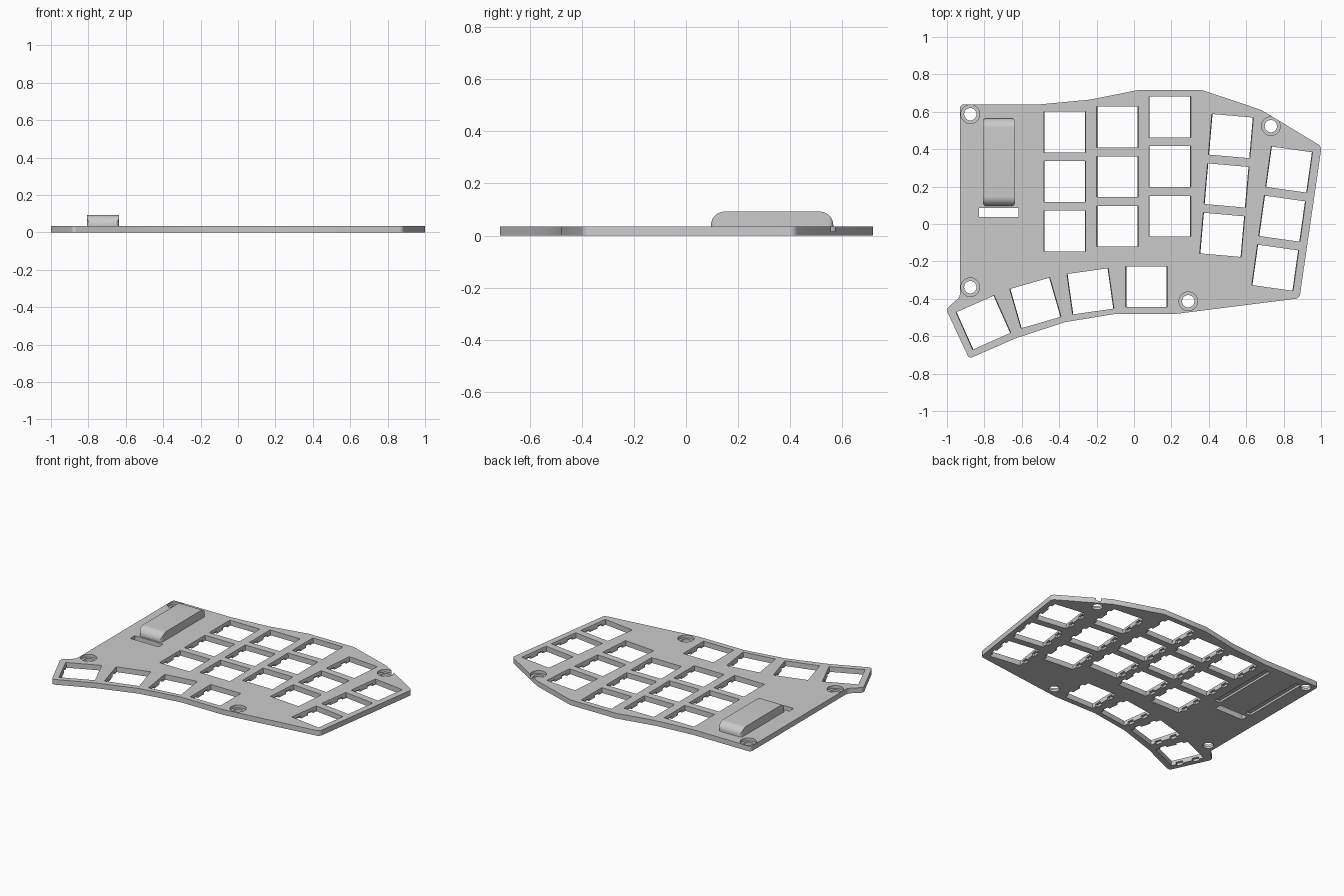
import bpy, bmesh, math
from mathutils import Matrix

cube = bpy.data.objects.get("Cube")
if cube:
    bpy.data.objects.remove(cube)

THICK = 0.035
grey = bpy.data.materials.new("matte_grey")
grey.use_nodes = True
grey.diffuse_color = (0.6, 0.6, 0.6, 1)
bsdf = next(n for n in grey.node_tree.nodes if n.type == 'BSDF_PRINCIPLED')
bsdf.inputs["Base Color"].default_value = (0.6, 0.6, 0.6, 1)
bsdf.inputs["Roughness"].default_value = 0.6


def loft(bm, levels, matrix=Matrix()):
    """Closed solid through a stack of (outline, z) levels."""
    part = bmesh.new()
    rings = [[part.verts.new((x, y, z)) for x, y in pts] for pts, z in levels]
    n = len(rings[0])
    part.faces.new(rings[0][::-1])
    part.faces.new(rings[-1])
    for a, b in zip(rings, rings[1:]):
        for i in range(n):
            j = (i + 1) % n
            part.faces.new((a[i], a[j], b[j], b[i]))
    bmesh.ops.remove_doubles(part, verts=part.verts, dist=1e-5)
    bmesh.ops.recalc_face_normals(part, faces=part.faces)
    part.transform(matrix)
    temp = bpy.data.meshes.new("temp")
    part.to_mesh(temp)
    bm.from_mesh(temp)
    bpy.data.meshes.remove(temp)
    part.free()


def make_object(bm, name):
    mesh = bpy.data.meshes.new(name)
    bm.to_mesh(mesh)
    bm.free()
    mesh.materials.append(grey)
    obj = bpy.data.objects.new(name, mesh)
    bpy.context.collection.objects.link(obj)
    return obj


def boolean(obj, cutter, operation):
    mod = obj.modifiers.new(operation.lower(), 'BOOLEAN')
    mod.operation = operation
    mod.solver = 'EXACT'
    mod.object = cutter
    cutter.hide_render = True
    bpy.context.view_layer.update()
    graph = bpy.context.evaluated_depsgraph_get()
    mesh = bpy.data.meshes.new_from_object(obj.evaluated_get(graph))
    obj.modifiers.clear()
    obj.data = mesh
    bpy.data.objects.remove(cutter)


def rectangle(x0, x1, y0, y1):
    return [(x0, y0), (x1, y0), (x1, y1), (x0, y1)]


def circle(radius, n=32):
    return [(radius * math.cos(math.tau * i / n), radius * math.sin(math.tau * i / n))
            for i in range(n)]


def round_upright_edges(bm, radius, min_angle=0.6):
    edges = [e for e in bm.edges
             if abs(e.verts[0].co.z - e.verts[1].co.z) > 0.01
             and e.calc_face_angle() > min_angle]
    bmesh.ops.bevel(bm, geom=edges, offset=radius, segments=5, profile=0.5,
                    affect='EDGES')


# Plate outline
outline = [(-0.93, 0.64), (-0.5, 0.64), (-0.235, 0.665), (0.025, 0.717),
           (0.36, 0.717), (0.68, 0.61), (1.003, 0.415), (0.885, -0.397),
           (0.23, -0.48), (-0.095, -0.48), (-0.37, -0.525), (-0.63, -0.61),
           (-0.882, -0.72), (-1.005, -0.455), (-0.93, -0.39)]
bm = bmesh.new()
loft(bm, [(outline[::-1], 0), (outline[::-1], THICK)])
round_upright_edges(bm, 0.02)
bmesh.ops.recalc_face_normals(bm, faces=bm.faces)
plate = make_object(bm, "switch_plate")


# Key openings: slightly flared side walls with clip notches underneath
def key_outline(half_width, notch):
    half = 0.109
    side = [(half_width, -half)]
    for y in (-0.055, 0.055):
        side += [(half_width, y - 0.022), (half_width + notch, y - 0.022),
                 (half_width + notch, y + 0.022), (half_width, y + 0.022)]
    side.append((half_width, half))
    return side + [(-x, -y) for x, y in side]


key_levels = [(key_outline(0.108, 0.016), -0.01), (key_outline(0.108, 0.016), 0.016),
              (key_outline(0.108, 0), 0.016), (key_outline(0.113, 0), THICK + 0.005)]

# Columns: top key x, y, tilt in degrees
columns = [(-0.37, 0.492, 0), (-0.088, 0.518, 0), (0.192, 0.572, 0),
           (0.518, 0.47, -5), (0.829, 0.291, -8)]
keys = [(0.067, -0.335, 0), (-0.233, -0.36, 8), (-0.527, -0.422, 16),
        (-0.805, -0.527, 24)]
for x, y, tilt in columns:
    a = math.radians(tilt)
    for row in range(3):
        step = 0.265 * row
        keys.append((x + step * math.sin(a), y - step * math.cos(a), tilt))

for x, y, tilt in keys:
    cut = bmesh.new()
    loft(cut, key_levels, Matrix.Translation((x, y, 0))
         @ Matrix.Rotation(math.radians(tilt), 4, 'Z'))
    boolean(plate, make_object(cut, "key_cutter"), 'DIFFERENCE')

# Counterbored screw holes
inner, outer = circle(0.033), circle(0.05)
for x, y in [(-0.875, 0.587), (0.732, 0.523), (-0.875, -0.338), (0.29, -0.413)]:
    cut = bmesh.new()
    loft(cut, [(inner, -0.01), (inner, 0.016), (outer, 0.016), (outer, 0.05)],
         Matrix.Translation((x, y, 0)))
    boolean(plate, make_object(cut, "screw_cutter"), 'DIFFERENCE')

# Cable slot, and two blind pin grooves underneath
for x0, x1, y0, y1, top in [(-0.828, -0.617, 0.037, 0.085, 0.05),
                            (-0.835, -0.795, 0.11, 0.585, 0.014),
                            (-0.592, -0.552, 0.11, 0.585, 0.014)]:
    cut = bmesh.new()
    slot = rectangle(x0, x1, y0, y1)
    loft(cut, [(slot, -0.01), (slot, top)])
    boolean(plate, make_object(cut, "slot_cutter"), 'DIFFERENCE')

# Raised cover: rounded-corner block met with a round-ended side profile
x0, x1, y0, y1, top, r = -0.808, -0.636, 0.096, 0.565, 0.092, 0.052
bm = bmesh.new()
block = rectangle(x0, x1, y0, y1)
loft(bm, [(block, THICK - 0.005), (block, top + 0.02)])
round_upright_edges(bm, 0.02)
cover = make_object(bm, "raised_cover")

profile = [(y0, 0.02), (y1, 0.02)]
for centre, start in ((y1 - r, 0), (y0 + r, 90)):
    for i in range(11):
        a = math.radians(start + 9 * i)
        profile.append((centre + r * math.cos(a), top - r + r * math.sin(a)))
bm = bmesh.new()
# Profile lies in y and z, extruded along x
turn = Matrix(((0, 0, 1, 0), (1, 0, 0, 0), (0, 1, 0, 0), (0, 0, 0, 1)))
loft(bm, [(profile, x0 - 0.05), (profile, x1 + 0.05)], turn)
boolean(cover, make_object(bm, "cover_profile"), 'INTERSECT')

# Smooth the rounded surfaces, keep edges sharp
for obj in (plate, cover):
    bpy.ops.object.select_all(action='DESELECT')
    obj.select_set(True)
    bpy.context.view_layer.objects.active = obj
    bpy.ops.object.shade_smooth_by_angle(angle=math.radians(25))
